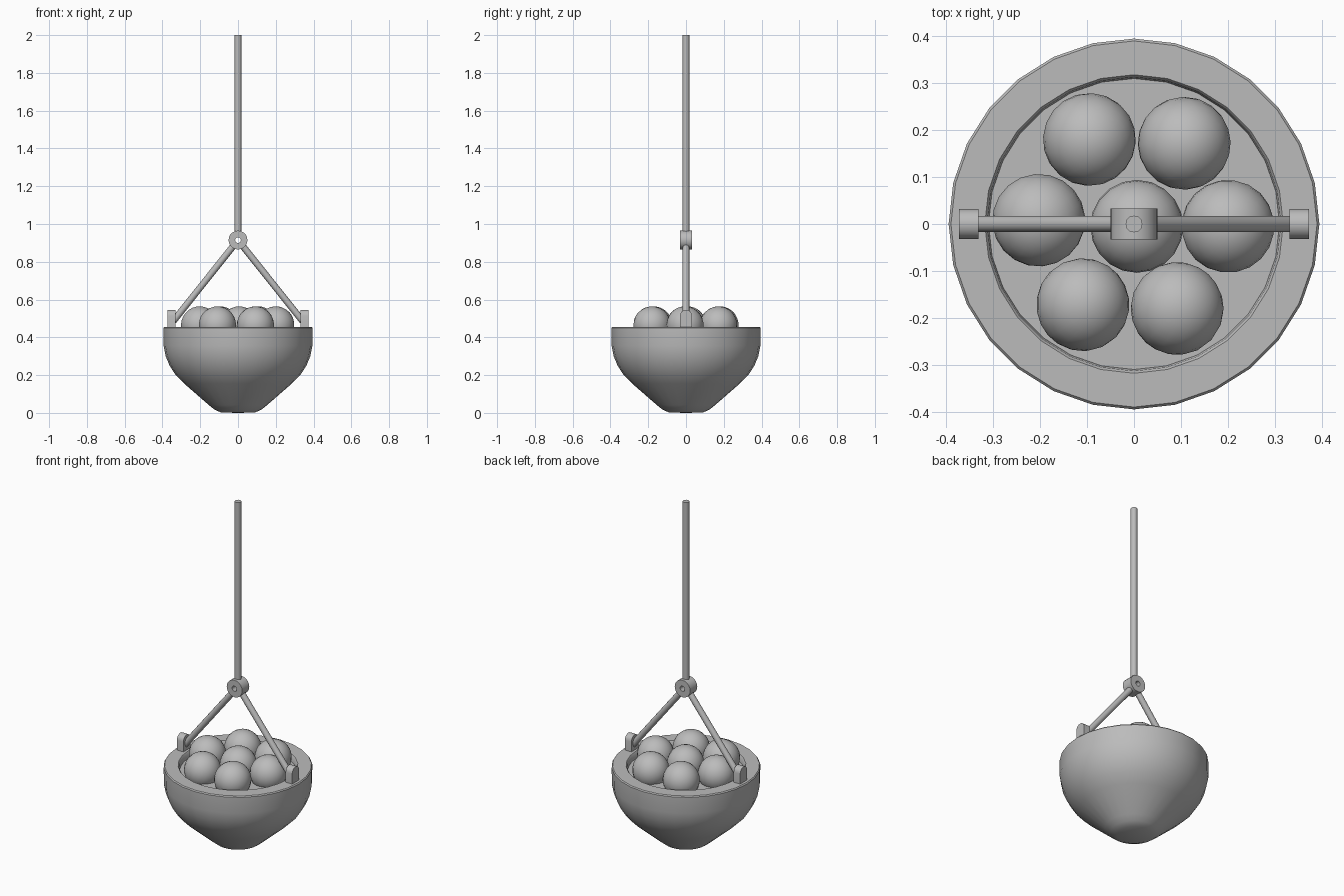
import bpy, bmesh, math
from mathutils import Vector, Matrix

if "Cube" in bpy.data.objects:
    bpy.data.objects.remove(bpy.data.objects["Cube"])

grey = bpy.data.materials.new("plain grey")
grey.use_nodes = True
colour = (0.5, 0.5, 0.5, 1)
grey.diffuse_color = colour
grey.node_tree.nodes["Principled BSDF"].inputs["Base Color"].default_value = colour


def finish(name, bm, angle=40):
    bmesh.ops.recalc_face_normals(bm, faces=bm.faces)
    mesh = bpy.data.meshes.new(name)
    bm.to_mesh(mesh)
    bm.free()
    mesh.materials.append(grey)
    obj = bpy.data.objects.new(name, mesh)
    bpy.context.collection.objects.link(obj)
    bpy.ops.object.select_all(action='DESELECT')
    obj.select_set(True)
    bpy.context.view_layer.objects.active = obj
    bpy.ops.object.shade_smooth_by_angle(angle=math.radians(angle))
    return obj


def lathe(name, profile, sides, closed=False, matrix=Matrix()):
    """Revolve (radius, height) points about z, then place with a matrix."""
    bm = bmesh.new()
    verts = [bm.verts.new((0, -r, z)) for r, z in profile]
    pairs = list(zip(verts, verts[1:]))
    if closed:
        pairs.append((verts[-1], verts[0]))
    edges = [bm.edges.new(p) for p in pairs]
    bmesh.ops.spin(bm, geom=verts + edges, cent=(0, 0, 0), axis=(0, 0, 1),
                   angle=math.tau, steps=sides, use_merge=True)
    bmesh.ops.remove_doubles(bm, verts=bm.verts, dist=0.0005)
    bm.transform(matrix)
    return finish(name, bm)


def rod(name, start, end, radius, sides=12):
    start, end = Vector(start), Vector(end)
    axis = end - start
    place = (Matrix.Translation((start + end) / 2)
             @ axis.to_track_quat('Z', 'Y').to_matrix().to_4x4())
    bm = bmesh.new()
    bmesh.ops.create_cone(bm, cap_ends=True, segments=sides, radius1=radius,
                          radius2=radius, depth=axis.length, matrix=place)
    return finish(name, bm)


# Bowl with a thick rim and a shallow flat bed
lathe("bowl", [(0, 0), (0.09, 0.002), (0.125, 0.018), (0.155, 0.042),
               (0.285, 0.155), (0.33, 0.2), (0.362, 0.25), (0.383, 0.3),
               (0.394, 0.355), (0.395, 0.45), (0.39, 0.456),
               (0.318, 0.456), (0.313, 0.45), (0.31, 0.42), (0, 0.42)], 28)

# Balls resting in the bowl
centres = [(0.006, -0.005), (-0.203, 0.008), (0.2, -0.005), (-0.095, 0.18),
           (0.107, 0.172), (-0.109, -0.172), (0.092, -0.18)]
for i, (x, y) in enumerate(centres):
    bm = bmesh.new()
    turn = Matrix.Rotation(0.4 * i, 4, 'Z') @ Matrix.Rotation(0.1 * i, 4, 'X')
    bmesh.ops.create_uvsphere(bm, u_segments=20, v_segments=14, radius=0.099,
                              matrix=Matrix.Translation((x, y, 0.465)) @ turn)
    finish(f"ball_{i + 1}", bm)

# Hanging rod and the pierced hub it ends in
rod("hanging_rod", (0, 0, 0.95), (0, 0, 2), 0.018)
lathe("hub", [(0.015, -0.033), (0.05, -0.033), (0.05, 0.033), (0.015, 0.033)],
      20, True, Matrix.Translation((0, 0, 0.915)) @ Matrix.Rotation(math.pi / 2, 4, 'X'))

# Slanted arms and round-topped rim brackets
for side, sign in (("left", 1), ("right", -1)):
    rod(f"{side}_arm", (sign * 0.022, 0, 0.887), (sign * 0.342, 0, 0.486), 0.0175)
    bm = bmesh.new()
    outline = [(-0.032, 0.45), (0.032, 0.45)]
    outline += [(0.032 * math.cos(a), 0.514 + 0.032 * math.sin(a))
                for a in (math.pi * k / 8 for k in range(9))]
    face = bm.faces.new([bm.verts.new((sign * 0.352 - 0.021, y, z)) for y, z in outline])
    grown = bmesh.ops.extrude_face_region(bm, geom=[face], use_keep_orig=True)
    bmesh.ops.translate(bm, vec=(0.042, 0, 0), verts=[
        v for v in grown["geom"] if isinstance(v, bmesh.types.BMVert)])
    finish(f"{side}_bracket", bm)
